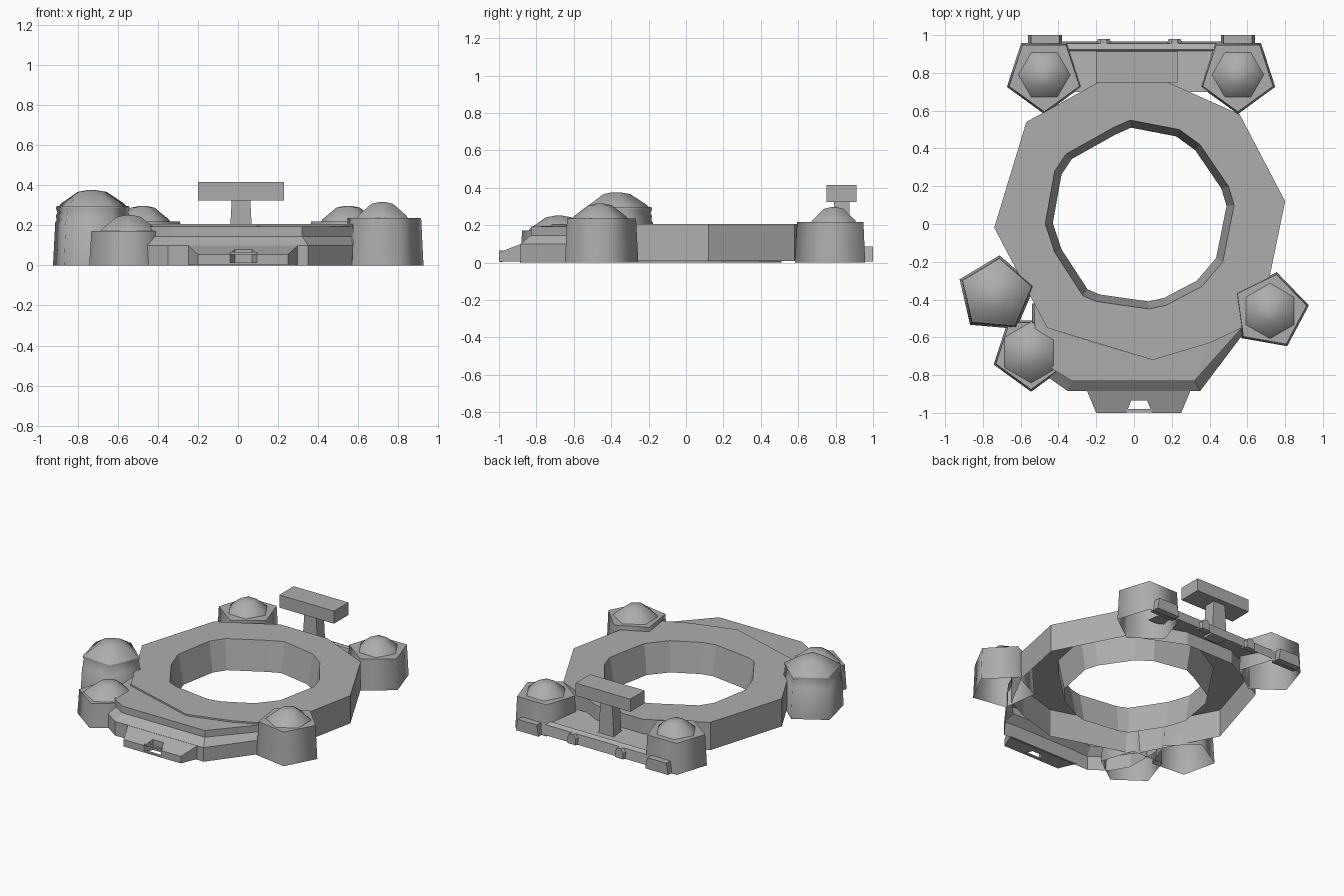
import bpy, bmesh
from math import sin, cos, radians
from mathutils import Vector

cube = bpy.data.objects.get("Cube")
if cube:
    bpy.data.objects.remove(cube)

grey = bpy.data.materials.new("stone_grey")
grey.use_nodes = True
grey.diffuse_color = (0.42, 0.42, 0.42, 1)
grey.node_tree.nodes["Principled BSDF"].inputs["Base Color"].default_value = (0.42, 0.42, 0.42, 1)


def finish(name, bm, smooth=None):
    """Turn a bmesh into a grey object, optionally smoothed by angle."""
    bmesh.ops.recalc_face_normals(bm, faces=bm.faces)
    mesh = bpy.data.meshes.new(name)
    bm.to_mesh(mesh)
    bm.free()
    mesh.materials.append(grey)
    obj = bpy.data.objects.new(name, mesh)
    bpy.context.collection.objects.link(obj)
    if smooth:
        bpy.ops.object.select_all(action='DESELECT')
        obj.select_set(True)
        bpy.context.view_layer.objects.active = obj
        bpy.ops.object.shade_smooth_by_angle(angle=radians(smooth))
    return obj


def skin(bm, rows, closed=True, cap_top=False, cap_bottom=False):
    """Join rows of points with quads; returns the vertex rows."""
    vs = [[bm.verts.new(p) for p in row] for row in rows]
    n = len(rows[0])
    for low, high in zip(vs, vs[1:]):
        for i in range(n if closed else n - 1):
            j = (i + 1) % n
            bm.faces.new((low[i], low[j], high[j], high[i]))
    if cap_top:
        bm.faces.new(vs[-1])
    if cap_bottom:
        bm.faces.new(vs[0][::-1])
    return vs


def level(points, z):
    return [(x, y, z) for x, y in points]


def ngon(center, radius, sides, turn, z):
    return [(center[0] + radius * cos(radians(turn + 360 * i / sides)),
             center[1] + radius * sin(radians(turn + 360 * i / sides)), z) for i in range(sides)]


def loft(name, rows, closed=True, top=True, bottom=False, smooth=None):
    bm = bmesh.new()
    skin(bm, rows, closed, top, bottom)
    return finish(name, bm, smooth)


def box(name, x0, x1, y0, y1, z0, z1, taper=0.0):
    low = [(x0, y0), (x1, y0), (x1, y1), (x0, y1)]
    high = [(x0 + taper, y0), (x1 - taper, y0), (x1 - taper, y1), (x0 + taper, y1)]
    return loft(name, [level(low, z0), level(high, z1)], bottom=True)


# Main ring: hollow underneath, with a tapering central opening
RING_TOP = 0.207
outer = [(-0.57, 0.54), (-0.19, 0.75), (0.18, 0.75), (0.56, 0.58), (0.8, 0.12), (0.72, -0.27),
         (0.57, -0.55), (0.4, -0.63), (0.1, -0.72), (-0.46, -0.55), (-0.74, -0.02)]
hole = [(-0.02, 0.55), (0.24, 0.5), (0.35, 0.42), (0.5, 0.2), (0.53, 0.1), (0.47, -0.2),
        (0.36, -0.33), (0.17, -0.43), (0.08, -0.45), (-0.2, -0.41), (-0.27, -0.38),
        (-0.42, -0.15), (-0.47, 0.0), (-0.42, 0.28), (-0.36, 0.37), (-0.11, 0.51)]
mid = Vector((0.03, 0.05))
hole_low = [tuple(mid + (Vector(p) - mid) * 0.92) for p in hole]

bm = bmesh.new()
rims = [skin(bm, [level(outer, 0.01), level(outer, RING_TOP)])[1],
        skin(bm, [level(hole_low, 0.0), level(hole, RING_TOP)])[1]]
rim_edges = [bm.edges.get((r[i], r[i - 1])) for r in rims for i in range(len(r))]
bmesh.ops.triangle_fill(bm, edges=rim_edges, use_beauty=True, normal=(0, 0, 1))
finish("main_ring", bm)

# Stepped front terrace
base = [(0.64, -0.5), (0.35, -0.885), (-0.35, -0.885), (-0.47, -0.8), (-0.54, -0.68), (-0.54, -0.42)]
step = [(0.62, -0.49), (0.32, -0.83), (-0.33, -0.83), (-0.43, -0.77), (-0.52, -0.66), (-0.53, -0.42)]
join = [(0.57, -0.55), (0.4, -0.63), (0.1, -0.72), (-0.2, -0.63), (-0.46, -0.55), (-0.5, -0.45)]
loft("front_terrace", [level(base, 0), level(base, 0.1), level(step, 0.145),
                       level(step, 0.193), level(join, 0.196)], closed=False, top=False)

# Front gate: wedge with a notch in its front edge
gate = [(-0.25, -0.88), (-0.2, -1), (-0.04, -1), (-0.015, -0.935), (0.07, -0.935),
        (0.095, -1), (0.25, -1), (0.3, -0.88)]
gate_top = [(x, y, 0.055 + (y + 1) * 0.38) for x, y in gate]
loft("front_gate", [level(gate, 0.005), gate_top], bottom=True)
box("gate_lintel", -0.04, 0.095, -0.998, -0.98, 0.055, 0.066)
box("gate_sill", -0.04, 0.095, -0.998, -0.98, 0.004, 0.014)


# Towers: flared pentagon body and a smooth low hexagonal dome
def tower(name, center, turn, height, dome_radius, dome_sides, dome_turn, bands=False):
    profile = [(0.208, 0.0), (0.196, height)]
    if bands:
        profile = [(0.21, 0.0), (0.198, 0.215), (0.19, 0.225), (0.194, 0.25),
                   (0.186, 0.262), (0.194, 0.285), (0.19, height)]
    loft(name + "_body", [ngon(center, r, 5, turn, z) for r, z in profile], smooth=75)
    dome = [(1.0, -0.005), (0.92, 0.012), (0.42, 0.07), (0.12, 0.079)]
    loft(name + "_dome", [ngon(center, dome_radius * s, dome_sides, dome_turn, height + z)
                          for s, z in dome], smooth=65)


tower("back_right_tower", (-0.475, 0.79), -90, 0.218, 0.14, 6, 0)
tower("back_left_tower", (0.55, 0.79), -90, 0.218, 0.14, 6, 0)
tower("front_left_tower", (0.72, -0.46), 8, 0.237, 0.15, 6, 30)
tower("middle_right_tower", (-0.73, -0.375), 85, 0.297, 0.18, 5, 85, bands=True)
tower("front_right_tower", (-0.545, -0.68), -90, 0.172, 0.165, 6, 30)

# Rear deck between the back towers, open underneath
x0, x1 = -0.4, 0.47
deck = [(0.965, 0.01), (0.955, 0.08), (0.925, 0.095), (0.915, 0.085), (0.7, 0.11)]
loft("rear_deck", [[(x0, y, z), (x1, y, z)] for y, z in deck], closed=False, top=False)

# Plates on the backs of the towers, and studs on the deck wall
for side, x in (("right", -0.47), ("left", 0.55)):
    box("rear_plate_" + side, x - 0.09, x + 0.09, 0.93, 1.0, 0.005, 0.085, 0.015)
for side, x in (("right", -0.16), ("left", 0.215)):
    outline = [(-0.045, 0), (0.045, 0), (0.045, 0.045), (0.02, 0.07), (-0.02, 0.07), (-0.045, 0.045)]
    rows = [[(x + px * s, y, 0.01 + pz) for px, pz in outline] for s, y in ((1, 0.94), (0.7, 0.98))]
    loft("rear_stud_" + side, rows, bottom=True)

# Sign board on a tapered post
box("sign_post", -0.045, 0.075, 0.79, 0.875, 0.08, 0.33, 0.014)
box("sign_board", -0.2, 0.23, 0.75, 0.912, 0.325, 0.415)
